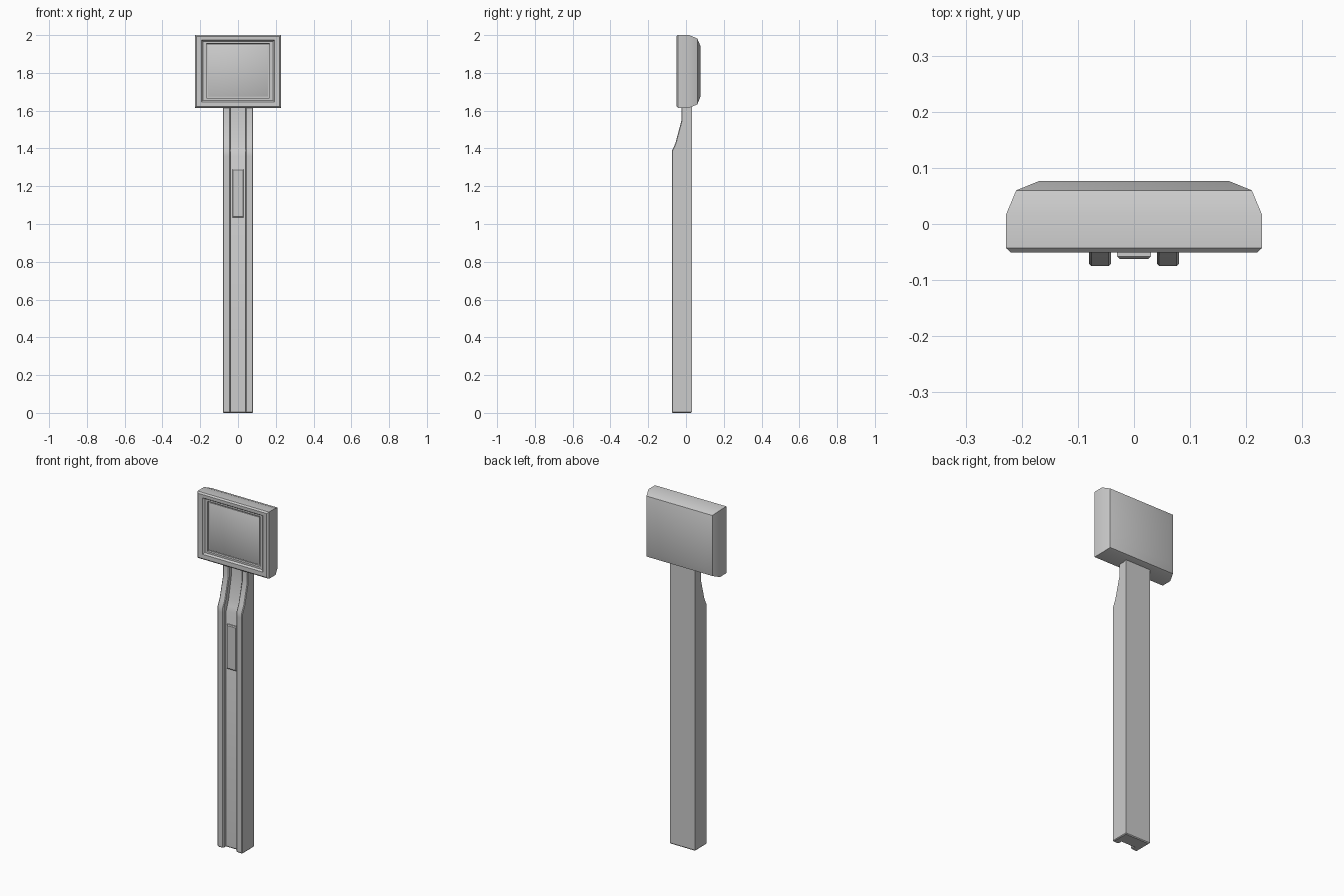
import bpy, bmesh

if "Cube" in bpy.data.objects:
    bpy.data.objects.remove(bpy.data.objects["Cube"])


def loft(name, rings, angle=0.6):
    """Skin a list of equal-length point rings and cap both ends."""
    bm = bmesh.new()
    loops = [[bm.verts.new(p) for p in ring] for ring in rings]
    n = len(loops[0])
    for a, b in zip(loops, loops[1:]):
        for i in range(n):
            j = (i + 1) % n
            bm.faces.new((a[i], a[j], b[j], b[i]))
    bm.faces.new(loops[0][::-1])
    bm.faces.new(loops[-1])
    bmesh.ops.recalc_face_normals(bm, faces=bm.faces[:])
    mesh = bpy.data.meshes.new(name)
    bm.to_mesh(mesh)
    bm.free()
    ob = bpy.data.objects.new(name, mesh)
    bpy.context.collection.objects.link(ob)
    bpy.ops.object.select_all(action='DESELECT')
    ob.select_set(True)
    bpy.context.view_layer.objects.active = ob
    bpy.ops.object.shade_smooth_by_angle(angle=angle)
    return ob


def rect(y, hx, z0, z1):
    """Rectangle ring facing the front at depth y."""
    return [(-hx, y, z0), (hx, y, z0), (hx, y, z1), (-hx, y, z1)]


def channel(z, front, floor, inset=0.0):
    """U-shaped post section with softened flange corners."""
    b, w, c, back = 0.004, 0.08 - inset, 0.041 + inset, 0.031 - inset
    front += inset
    floor += inset
    half = [(w, back), (w, front + b), (w - b, front),
            (c + b, front), (c, front + b), (c, floor)]
    pts = half + [(-x, y) for x, y in reversed(half)]
    return [(x, y, z) for x, y in pts]


# Post: front grooved column that tapers into a thin neck
loft("post", [
    channel(0.0, -0.075, -0.05, 0.004),
    channel(0.005, -0.075, -0.05),
    channel(1.36, -0.075, -0.05),
    channel(1.387, -0.075, -0.038),
    channel(1.425, -0.057, -0.026),
    channel(1.545, -0.025, -0.002),
    channel(1.64, -0.025, -0.002),
])

# Raised plate inside the groove
loft("groove_plate", [
    rect(-0.045, 0.03, 1.035, 1.29),
    rect(-0.058, 0.03, 1.035, 1.29),
    rect(-0.062, 0.026, 1.04, 1.285),
])

# Head: stepped bezel and recessed screen at the front, domed shell behind
loft("display_head", [
    rect(-0.030, 0.160, 1.674, 1.948),
    rect(-0.030, 0.166, 1.668, 1.954),
    rect(-0.040, 0.168, 1.666, 1.956),
    rect(-0.040, 0.184, 1.655, 1.966),
    rect(-0.050, 0.193, 1.647, 1.973),
    rect(-0.051, 0.219, 1.623, 1.992),
    rect(-0.043, 0.228, 1.615, 2.0),
    rect(0.017, 0.228, 1.615, 2.0),
    rect(0.060, 0.210, 1.633, 1.982),
    rect(0.077, 0.168, 1.675, 1.94),
])

# Screen panel
loft("screen", [
    rect(-0.028, 0.160, 1.674, 1.948),
    rect(-0.034, 0.160, 1.674, 1.948),
    rect(-0.036, 0.157, 1.677, 1.945),
])
